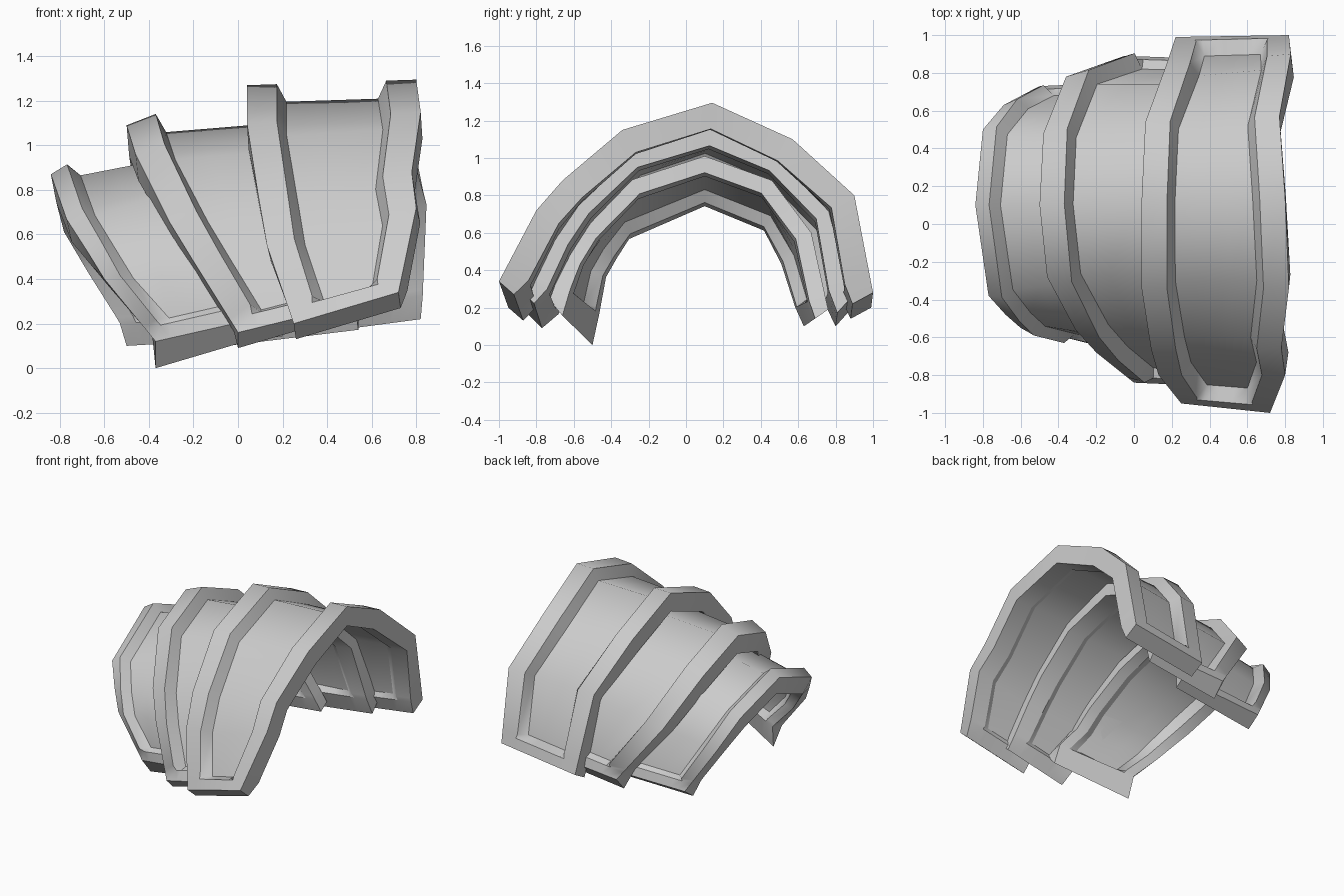
import bpy
import math
from mathutils import Vector

if "Cube" in bpy.data.objects:
    bpy.data.objects.remove(bpy.data.objects["Cube"])

steel = bpy.data.materials.new("grey_steel")
steel.diffuse_color = (0.6, 0.6, 0.6, 1)
steel.use_nodes = True
steel.node_tree.nodes["Principled BSDF"].inputs["Base Color"].default_value = steel.diffuse_color
COLS = 8


def stations(edge, rim, chamfer):
    """Add end-rim and chamfer stations just inside both ends of an edge path."""
    p = [Vector(v) for v in edge]
    a, b = (p[1] - p[0]).normalized(), (p[-2] - p[-1]).normalized()
    return ([p[0], p[0] + a * rim, p[0] + a * (rim + chamfer)] + p[1:-1]
            + [p[-1] + b * (rim + chamfer), p[-1] + b * rim, p[-1]])


def plate(name, left, right, depth, lift, rims, chamfer, thick, caps, skin=0.035):
    """Arched plate with a raised frame around a sunken panel, inside and out.
    rims = rim width at the ends and crest, thick = frame thickness at left and right,
    caps = direction of the end faces at front and back."""
    L, R = stations(left, 0.075, 0.03), stations(right, 0.075, 0.03)
    n = len(L)
    mid = [(a + b) / 2 for a, b in zip(L, R)]
    outer, inner = [], []
    for i in range(n):
        across = R[i] - L[i]
        width = across.length
        rim = rims[0] + (rims[1] - rims[0]) * math.sin(math.pi * i / (n - 1))
        w1, w2 = rim / width, (rim + chamfer) / width
        step = (1 - 2 * w2) / 3
        us = [0, w1, w2, w2 + step, 1 - w2 - step, 1 - w2, 1 - w1, 1]
        # average the neighbouring directions to get the inward normal
        t = Vector()
        if i > 0:
            t += (mid[i] - mid[i - 1]).normalized()
        if i < n - 1:
            t += (mid[i + 1] - mid[i]).normalized()
        inward = t.cross(across).normalized()
        if inward.dot(Vector((mid[i].x, 0.05, 0.2)) - mid[i]) < 0:
            inward = -inward
        for j, u in enumerate(us):
            panel = 2 <= j <= COLS - 3 and 2 <= i <= n - 3
            o = depth if panel else (-lift if j == 1 and 1 < i < n - 2 else 0)
            k = depth + skin if panel else thick[0] + (thick[1] - thick[0]) * u
            base = L[i] + across * u
            outer.append(base + inward * o)
            if i in (0, n - 1):
                cap = Vector(caps[0] if i == 0 else caps[1])
                inner.append(base + cap * (1 + (thick[1] / thick[0] - 1) * u))
            else:
                inner.append(base + inward * k)
    off = n * COLS
    faces, group = [], []
    for i in range(n - 1):
        for j in range(COLS - 1):
            q = [i * COLS + j, i * COLS + j + 1, (i + 1) * COLS + j + 1, (i + 1) * COLS + j]
            if 2 <= j < COLS - 3 and 2 <= i < n - 3:
                g = "panel"
            elif 1 <= j < COLS - 2 and 1 <= i < n - 2:
                g = "chamfer"
            else:
                g = "rim"
            faces += [q, [v + off for v in reversed(q)]]
            group += [g, g]
    # side walls joining the outer and inner skins
    loop = (list(range(COLS)) + [i * COLS + COLS - 1 for i in range(1, n)]
            + [(n - 1) * COLS + j for j in range(COLS - 2, -1, -1)]
            + [i * COLS for i in range(n - 2, 0, -1)])
    for a, b in zip(loop, loop[1:] + loop[:1]):
        faces.append([b, a, a + off, b + off])
        group.append("wall")
    me = bpy.data.meshes.new(name)
    me.from_pydata(outer + inner, [], faces)
    me.materials.append(steel)
    me.update()
    # smooth along the arch, crisp between frame, chamfer and panel
    touching = {}
    for p in me.polygons:
        p.use_smooth = True
        for e in p.edge_keys:
            touching.setdefault(e, []).append(p)
    for e in me.edges:
        a, b = touching[e.key]
        e.use_edge_sharp = (group[a.index] != group[b.index]
                            or a.normal.angle(b.normal, 0) > math.radians(58))
    ob = bpy.data.objects.new(name, me)
    bpy.context.collection.objects.link(ob)
    return ob


# large upper plate
plate("upper_plate",
      [(.25, -.95, .20), (.13, -.80, .55), (.09, -.66, .78), (.04, -.34, 1.10),
       (.04, .12, 1.27), (.06, .54, 1.08), (.17, .84, .75), (.22, .99, .20)],
      [(.72, -1.0, .34), (.80, -.80, .72), (.78, -.66, .88), (.82, -.34, 1.15),
       (.80, .14, 1.295), (.77, .57, 1.10), (.83, .90, .80), (.82, 1.0, .28)],
      depth=0.08, lift=0.0, rims=(.10, .135), chamfer=.04, thick=(.14, .14),
      caps=((.01, .08, -.07), (0, -.11, -.06)))

# middle plate, tucked well under the upper one
plate("middle_plate",
      [(0, -.84, .16), (-.20, -.68, .48), (-.31, -.56, .66), (-.46, -.28, .96),
       (-.50, .10, 1.09), (-.48, .48, .93), (-.36, .78, .62), (-.05, .89, .20)],
      [(.45, -.86, .27), (.40, -.715, .58), (.38, -.595, .76), (.36, -.31, 1.03),
       (.35, .13, 1.16), (.37, .50, 1.01), (.44, .78, .72), (.54, .87, .24)],
      depth=0.045, lift=0.04, rims=(.09, .135), chamfer=.04, thick=(.14, .095),
      caps=((0, .07, -.07), (0, -.09, -.10)))

# small lower plate, tucked under the middle one
plate("lower_plate",
      [(-.37, -.60, .12), (-.60, -.55, .40), (-.68, -.48, .53), (-.77, -.38, .67),
       (-.84, .10, .87), (-.80, .50, .71), (-.69, .63, .48), (-.50, .73, .17)],
      [(.16, -.73, .24), (.02, -.65, .46), (-.02, -.555, .62), (-.10, -.30, .88),
       (-.12, .10, 1.01), (-.10, .46, .88), (0, .67, .60), (.20, .76, .19)],
      depth=0.03, lift=0.03, rims=(.07, .08), chamfer=.05, thick=(.13, .09),
      caps=((0, .10, -.12), (0, -.10, -.07)))
